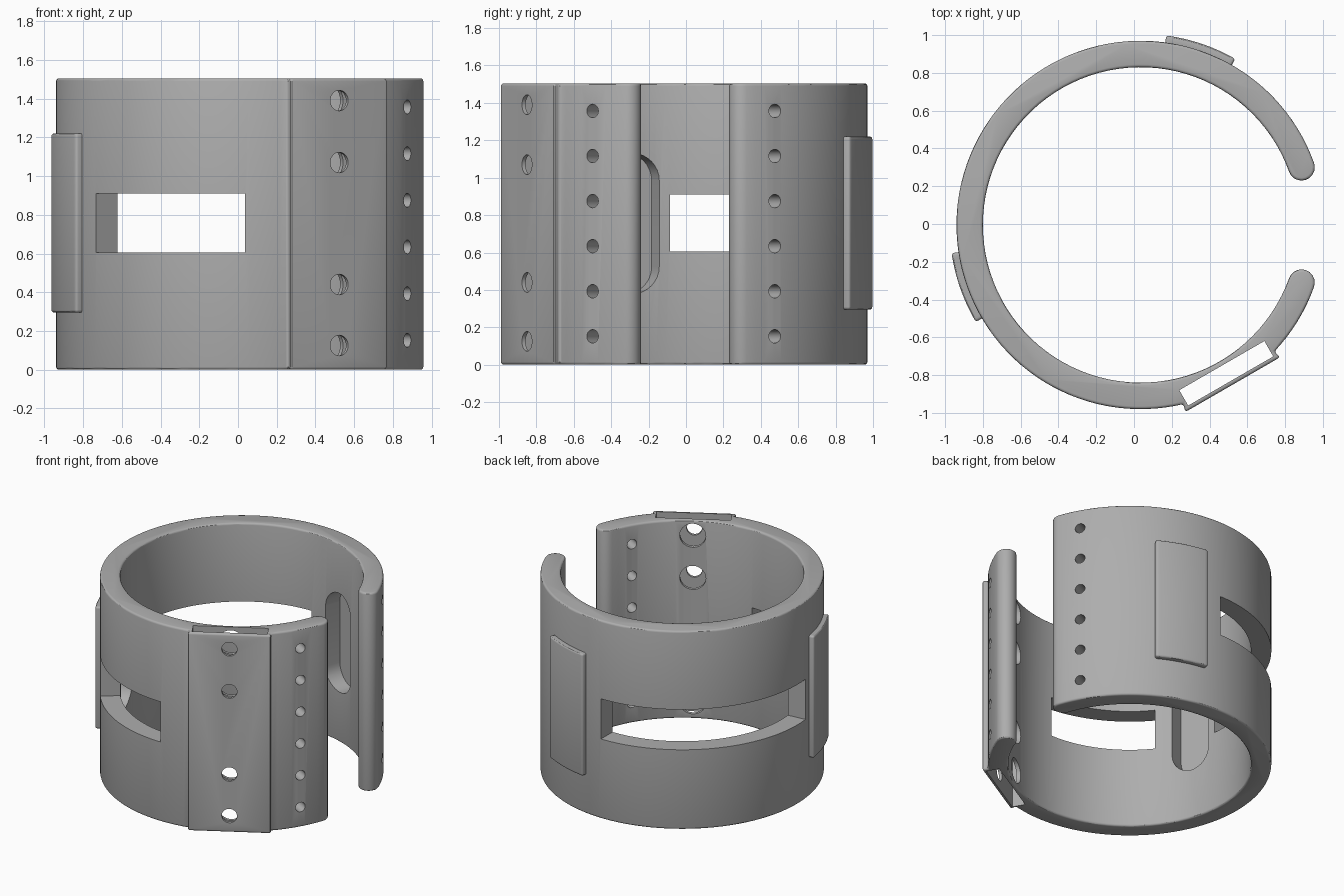
import bpy, bmesh
from math import radians, sin, cos, atan2, hypot, pi
from mathutils import Matrix, Vector

old = bpy.data.objects.get("Cube")
if old:
    bpy.data.objects.remove(old, do_unlink=True)

CENTRE = Vector((0.035, -0.005, 0))
R_OUT, R_IN, HEIGHT = 0.975, 0.835, 1.505
R_MID, R_CAP = (R_OUT + R_IN) / 2, (R_OUT - R_IN) / 2
GAP, MOUNT = 19.7, 300          # half the opening, direction of the flat mount
MOUNT_D, MOUNT_W = 0.976, 0.29  # distance and half width of the flat mount
PADS = (71.3, 199.5)

grey = bpy.data.materials.new("plain grey")
grey.use_nodes = True
grey.diffuse_color = (0.42, 0.42, 0.42, 1)
grey.node_tree.nodes["Principled BSDF"].inputs["Base Color"].default_value = grey.diffuse_color


def arc(r, a0, a1, n, c=(0, 0)):
    steps = [radians(a0 + (a1 - a0) * i / n) for i in range(n + 1)]
    return [(c[0] + r * cos(a), c[1] + r * sin(a)) for a in steps]


def polar(r, a):
    return (r * cos(radians(a)), r * sin(radians(a)))


def prism(bm, pts, z0, z1, frame=Matrix()):
    """Extrude a flat outline between two heights of a local frame."""
    rings = [[bm.verts.new(CENTRE + frame @ Vector((x, y, z))) for x, y in pts] for z in (z0, z1)]
    bm.faces.new(rings[0][::-1])
    bm.faces.new(rings[1])
    for i in range(len(pts)):
        j = (i + 1) % len(pts)
        bm.faces.new((rings[0][i], rings[0][j], rings[1][j], rings[1][i]))


def outward(a, z):
    """Frame whose local z points out of the ring, local x along it, local y up."""
    n = Vector((*polar(1, a), 0))
    t = Vector((-n.y, n.x, 0))
    m = Matrix((t, (0, 0, 1), n)).transposed().to_4x4()
    return Matrix.Translation((0, 0, z)) @ m


def sector(r0, r1, a0, a1, n):
    return arc(r1, a0, a1, n) + arc(r0, a1, a0, n)


def make(name, bm):
    bmesh.ops.recalc_face_normals(bm, faces=bm.faces)
    mesh = bpy.data.meshes.new(name)
    bm.to_mesh(mesh)
    bm.free()
    ob = bpy.data.objects.new(name, mesh)
    bpy.context.collection.objects.link(ob)
    mesh.materials.append(grey)
    return ob


def apply(ob, mod):
    bpy.ops.object.select_all(action='DESELECT')
    ob.select_set(True)
    bpy.context.view_layer.objects.active = ob
    bpy.ops.object.modifier_apply(modifier=mod.name)


def bevel(ob, width):
    mod = ob.modifiers.new("rounded_edges", 'BEVEL')
    mod.width, mod.segments = width, 3
    mod.limit_method, mod.angle_limit = 'ANGLE', radians(40)
    apply(ob, mod)


def smooth(ob):
    bpy.ops.object.select_all(action='DESELECT')
    ob.select_set(True)
    bpy.context.view_layer.objects.active = ob
    bpy.ops.object.shade_smooth_by_angle(angle=radians(30))


def cut(ob, bm):
    cutter = make("cutter", bm)
    cutter.hide_render = True
    mod = ob.modifiers.new("cut", 'BOOLEAN')
    mod.operation, mod.solver, mod.object = 'DIFFERENCE', 'EXACT', cutter
    apply(ob, mod)
    bpy.data.objects.remove(cutter, do_unlink=True)


# Open ring with round ends and a flat mount on its outside
half = atan2(MOUNT_W, MOUNT_D) * 180 / pi
corner = hypot(MOUNT_W, MOUNT_D)
end = 360 - GAP
outline = arc(R_OUT, GAP, MOUNT - half, 88)
outline += [polar(corner, MOUNT - half), polar(corner, MOUNT + half)]
outline += arc(R_OUT, MOUNT + half, end, 8)
outline += arc(R_CAP, end, end + 180, 10, polar(R_MID, end))[1:-1]
outline += arc(R_IN, end, GAP, 90)
outline += arc(R_CAP, GAP + 180, GAP + 360, 10, polar(R_MID, GAP))[1:-1]
bm = bmesh.new()
prism(bm, outline, 0, HEIGHT)
ring = make("open_ring", bm)
bevel(ring, 0.015)

# Windows, pad recesses and the rows of small holes beside the opening
bm = bmesh.new()
for a0, a1 in ((90, 185.5), (218, 270)):
    prism(bm, sector(0.7, 1.1, a0, a1, 40), 0.605, 0.91)
stadium = arc(0.145, 0, 180, 16, (0, 0.23)) + arc(0.145, 180, 360, 16, (0, -0.23))
for a in PADS:
    prism(bm, stadium, 0.7, 0.945, outward(a, 0.755))
for a in (-30.5, 29.5):
    for i in range(6):
        prism(bm, arc(0.036, 0, 345, 23), 0.7, 1.1, outward(a, 0.152 + 0.241 * i))
cut(ring, bm)

# Long slot down through the flat mount
bm = bmesh.new()
w = 0.26
prism(bm, [(-w, -1), (w, -1), (w, 1), (-w, 1)], 0.86, 0.954, outward(MOUNT, HEIGHT / 2))
cut(ring, bm)

# Mount holes, wider on the inside wall
for radius, d0, d1 in ((0.053, 0.9, 1.1), (0.09, 0.7, 0.9)):
    bm = bmesh.new()
    for z in (0.125, 0.44, 1.07, 1.39):
        prism(bm, arc(radius, 0, 350, 35), d0, d1, outward(MOUNT, z))
    cut(ring, bm)
smooth(ring)

# Raised curved pads over the recesses
for name, a in zip(("back_pad", "side_pad"), PADS):
    bm = bmesh.new()
    prism(bm, sector(0.955, 1.012, a - 11, a + 11, 14), 0.295, 1.22)
    pad = make(name, bm)
    bevel(pad, 0.014)
    smooth(pad)
